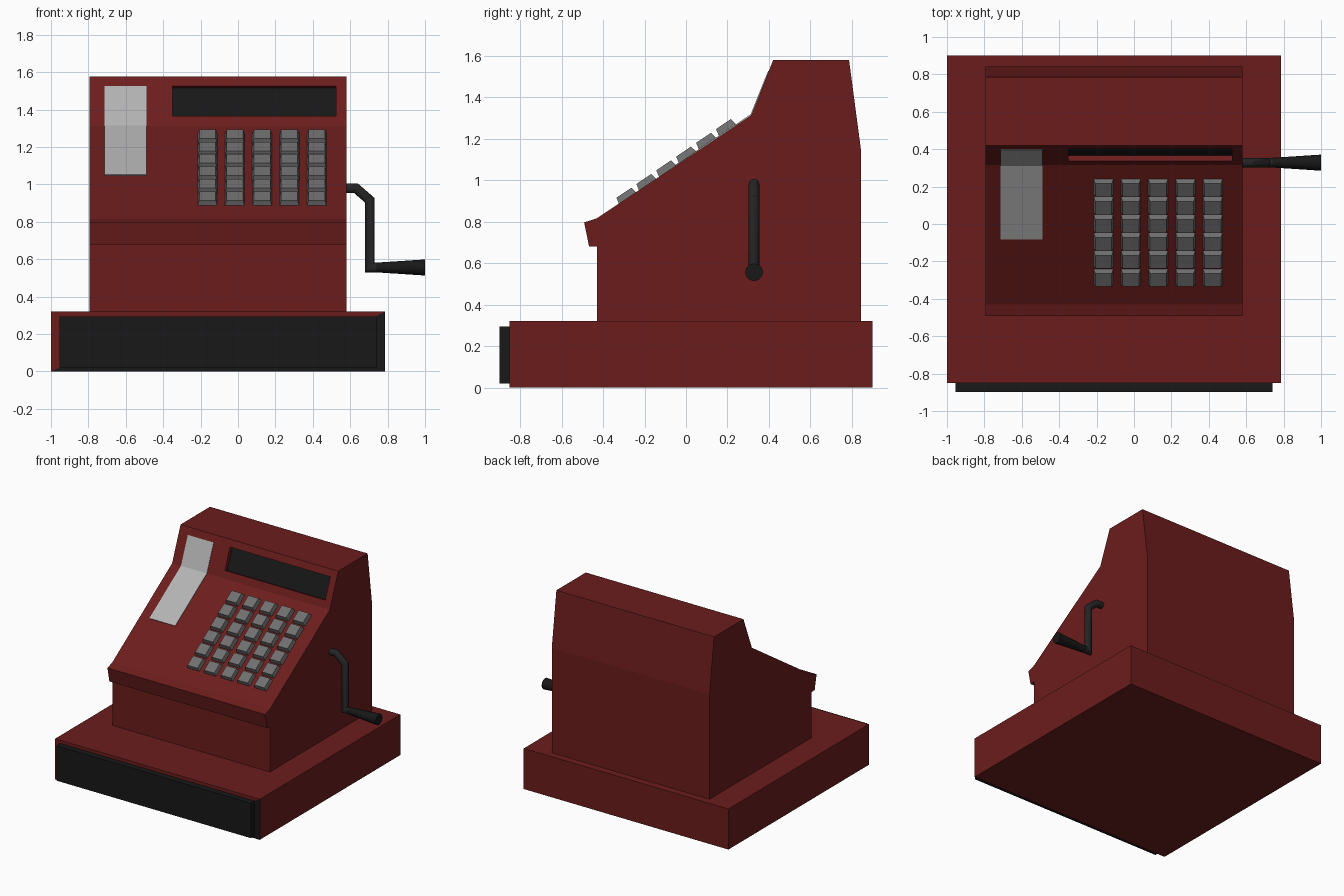
import bpy, bmesh, math
from mathutils import Vector, Matrix

if "Cube" in bpy.data.objects:
    bpy.data.objects.remove(bpy.data.objects["Cube"])


def material(name, r, g, b):
    m = bpy.data.materials.new(name)
    m.diffuse_color = (r, g, b, 1)
    m.use_nodes = True
    m.node_tree.nodes["Principled BSDF"].inputs["Base Color"].default_value = m.diffuse_color
    return m


RED = material("red_enamel", 0.15, 0.012, 0.012)
BLACK = material("black", 0.009, 0.009, 0.009)
DARK = material("crank_black", 0.018, 0.018, 0.018)
GREY = material("key_grey", 0.16, 0.16, 0.16)
PAPER = material("paper", 0.45, 0.45, 0.45)


def finish(name, bm, *mats):
    bmesh.ops.recalc_face_normals(bm, faces=bm.faces[:])
    me = bpy.data.meshes.new(name)
    bm.to_mesh(me)
    bm.free()
    for m in mats:
        me.materials.append(m)
    ob = bpy.data.objects.new(name, me)
    bpy.context.collection.objects.link(ob)
    return ob


def prism(profile, x0, x1):
    """Extrude a (y, z) profile along x."""
    bm = bmesh.new()
    f = bm.faces.new([bm.verts.new((x0, y, z)) for y, z in profile])
    side = bmesh.ops.extrude_face_region(bm, geom=[f])["geom"]
    for v in side:
        if isinstance(v, bmesh.types.BMVert):
            v.co.x = x1
    bmesh.ops.recalc_face_normals(bm, faces=bm.faces[:])
    return bm


def panel(bm, near, xs, low, high, depth):
    """Inset the face at a point to a rectangle, then push it out or in."""
    f = min(bm.faces, key=lambda q: (q.calc_center_median() - Vector(near)).length)
    ring = bmesh.ops.inset_individual(bm, faces=[f], thickness=0.01)["faces"]
    c = f.calc_center_median()
    for v in f.verts:
        y, z = high if v.co.z > c.z else low
        v.co = (xs[1] if v.co.x > c.x else xs[0], y, z)
    f.normal_update()
    walls = bmesh.ops.inset_individual(bm, faces=[f], thickness=0, depth=depth)["faces"]
    f.material_index = 1
    return ring, walls


# base box with the drawer front standing proud
bm = prism([(-0.85, 0), (-0.85, 0.32), (0.9, 0.32), (0.9, 0)], -1, 0.785)
ring, walls = panel(bm, (-0.107, -0.85, 0.16), (-0.955, 0.74), (-0.85, 0.02), (-0.85, 0.295), 0.048)
for f in walls:
    f.material_index = 1
for f in ring:
    c = f.calc_center_median()
    if c.x > 0.7 or c.z < 0.05:
        f.material_index = 1
finish("base_and_drawer", bm, RED, BLACK)

# sloped housing with the recessed display window
bm = prism([(-0.43, 0.32), (-0.43, 0.68), (-0.467, 0.68), (-0.491, 0.796), (-0.43, 0.816),
            (0.315, 1.313), (0.42, 1.578), (0.786, 1.578), (0.843, 1.148), (0.843, 0.32)],
           -0.795, 0.58)


def on_face(z):
    return (0.315 + (z - 1.313) * 0.105 / 0.265, z)


panel(bm, (-0.107, 0.367, 1.445), (-0.35, 0.525), on_face(1.367), on_face(1.527), -0.032)
finish("housing", bm, RED, BLACK)

# receipt paper lying over the slope
bm = prism([(-0.08, 1.047), (-0.083, 1.053), (0.311, 1.316), (0.396, 1.527),
            (0.402, 1.523), (0.317, 1.309)], -0.715, -0.49)
finish("receipt_strip", bm, PAPER)

# key grid: tapered blocks, 5 columns by 6 rows
bm = bmesh.new()
tilt = Matrix.Rotation(math.radians(34), 4, 'X')
for row in range(6):
    for col in range(5):
        vs = bmesh.ops.create_cube(bm, size=1)["verts"]
        for v in vs:
            top = v.co.z > 0
            v.co = (v.co.x * (0.088 if top else 0.106),
                    v.co.y * (0.086 if top else 0.1), v.co.z * 0.034)
        t = row / 5
        place = Matrix.Translation((-0.163 + 0.146 * col, -0.29 + 0.48 * t, 0.925 + 0.331 * t))
        bmesh.ops.transform(bm, matrix=place @ tilt, verts=vs)
finish("keys", bm, GREY)

# crank arm: mitred tube along a path in the x-z plane
CY, R, N = 0.328, 0.026, 12
path = [Vector(p) for p in ((0.56, 0.98), (0.63, 0.98), (0.705, 0.915), (0.705, 0.556), (0.77, 0.556))]
bm = bmesh.new()
rings = []
for i, p in enumerate(path):
    a = (p - path[i - 1]).normalized() if i else (path[1] - p).normalized()
    b = (path[i + 1] - p).normalized() if i < len(path) - 1 else a
    na, nb = Vector((-a.y, a.x)), Vector((-b.y, b.x))
    m = (na + nb) / (1 + na.dot(nb))
    rings.append([])
    for k in range(N):
        q = 2 * math.pi * k / N
        o = p + m * R * math.cos(q)
        rings[-1].append(bm.verts.new((o.x, CY + R * math.sin(q), o.y)))
for r, s in zip(rings, rings[1:]):
    for k in range(N):
        bm.faces.new((r[k], r[(k + 1) % N], s[(k + 1) % N], s[k]))
bm.faces.new(rings[0])
bm.faces.new(rings[-1])
arm = finish("crank_arm", bm, DARK)

# flared crank handle
bm = bmesh.new()
bmesh.ops.create_cone(bm, cap_ends=True, segments=12, radius1=0.026, radius2=0.043, depth=0.26,
                      matrix=Matrix.Translation((0.87, CY, 0.556)) @ Matrix.Rotation(math.pi / 2, 4, 'Y'))
handle = finish("crank_handle", bm, BLACK)

for ob in (arm, handle):
    ob.select_set(True)
bpy.context.view_layer.objects.active = arm
bpy.ops.object.shade_smooth_by_angle(angle=math.radians(35))
